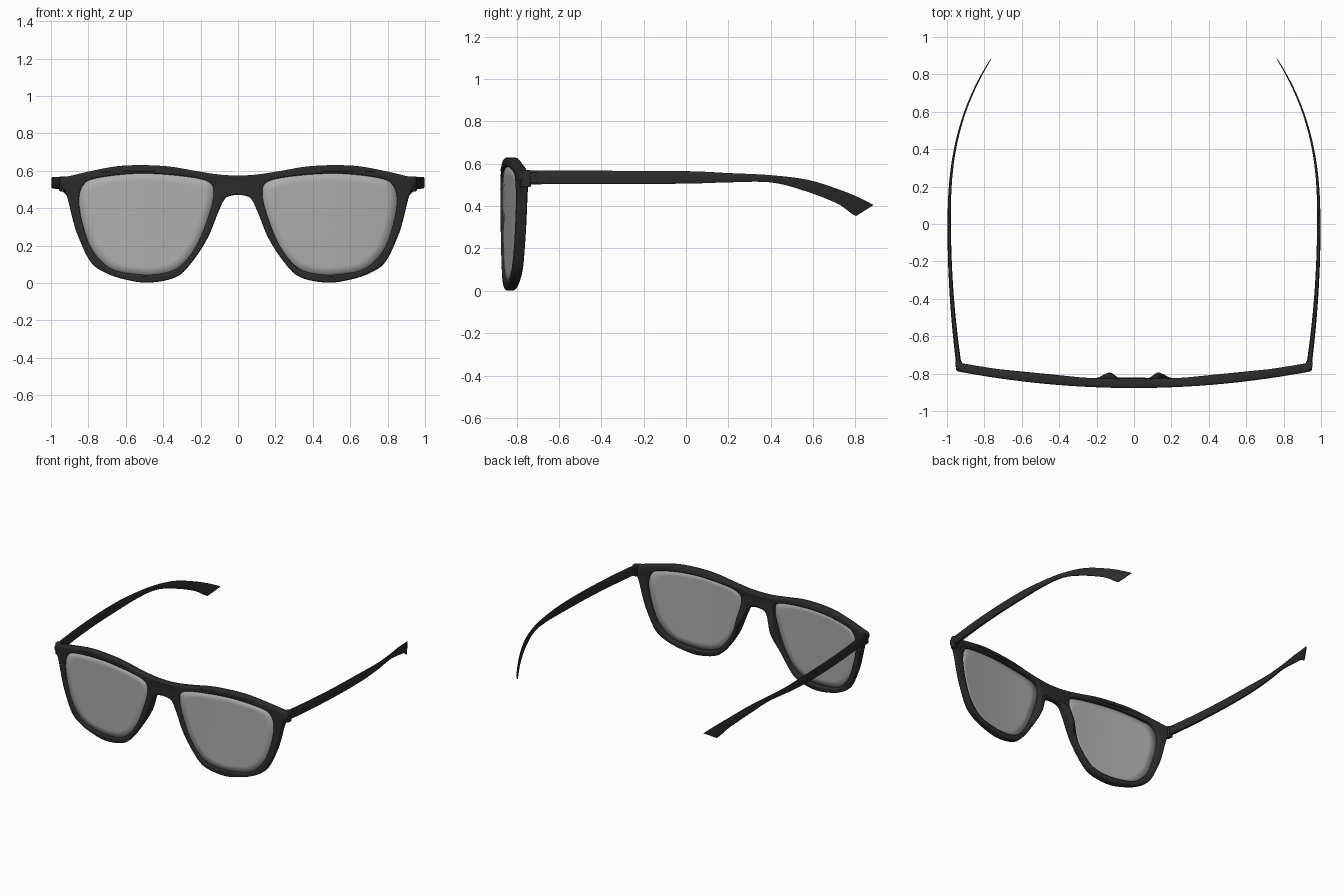
import bpy, bmesh
from math import exp
from mathutils import Vector

if "Cube" in bpy.data.objects:
    bpy.data.objects.remove(bpy.data.objects["Cube"])


def material(name, rgba):
    m = bpy.data.materials.new(name)
    m.diffuse_color = rgba
    m.use_nodes = True
    m.node_tree.nodes["Principled BSDF"].inputs["Base Color"].default_value = m.diffuse_color
    return m


DARK = material("dark_plastic", (0.025, 0.025, 0.025, 1))
GLASS = material("tinted_glass", (0.42, 0.42, 0.42, 0.7))


def smooth_loop(pts, n=6, closed=True):
    """Catmull-Rom samples through the points."""
    pts = [Vector(p) for p in pts]
    c = len(pts)
    get = lambda i: pts[i % c] if closed else pts[max(0, min(c - 1, i))]
    out = []
    for i in range(c if closed else c - 1):
        a, b, d, e = (get(i + k) for k in (-1, 0, 1, 2))
        for j in range(n):
            t = j / n
            out.append(0.5 * (2 * b + (d - a) * t + (2 * a - 5 * b + 4 * d - e) * t * t
                              + (3 * b - a - 3 * d + e) * t ** 3))
    return out if closed else out + [pts[-1]]


def finish(bm, name, mat, angle=0.6):
    bmesh.ops.recalc_face_normals(bm, faces=bm.faces)
    me = bpy.data.meshes.new(name)
    bm.to_mesh(me)
    bm.free()
    ob = bpy.data.objects.new(name, me)
    bpy.context.collection.objects.link(ob)
    me.materials.clear()
    me.materials.append(mat)
    bpy.ops.object.select_all(action='DESELECT')
    ob.select_set(True)
    bpy.context.view_layer.objects.active = ob
    bpy.ops.object.shade_smooth_by_angle(angle=angle)
    return ob


def loft(rings, caps):
    bm = bmesh.new()
    vs = [[bm.verts.new(p) for p in r] for r in rings]
    n = len(vs[0])
    for a, b in zip(vs, vs[1:]):
        for i in range(n):
            bm.faces.new((a[i], a[(i + 1) % n], b[(i + 1) % n], b[i]))
    for r in caps:
        bm.faces.new(vs[r])
    return bm


def mirror(ob):
    ob.modifiers.new("Mirror", 'MIRROR').use_axis[0] = True


def front_y(x):
    return -0.877 + 0.1 * x * x


# outlines in the x-z plane (right half of the front, right lens opening)
HALF = [(0, .575), (.1, .58), (.22, .598), (.36, .622), (.5, .63), (.64, .625), (.78, .6),
        (.9, .572), (.943, .562), (.95, .53), (.925, .49), (.908, .44), (.885, .345),
        (.855, .25), (.79, .115), (.71, .055), (.6, .018), (.475, .002), (.335, .03),
        (.255, .1), (.165, .235), (.107, .375), (.07, .45), (.03, .468), (0, .47)]
LENS = [(.13, .48), (.165, .545), (.33, .575), (.545, .585), (.76, .56), (.83, .52),
        (.85, .43), (.825, .295), (.775, .17), (.685, .08), (.57, .05), (.44, .046),
        (.32, .082), (.225, .195), (.16, .35)]
outer = smooth_loop(HALF + [(-x, z) for x, z in HALF[-2:0:-1]])
hole = smooth_loop(LENS)

# front frame: filled outline with two holes, then curved in plan
cu = bpy.data.curves.new("frame_outline", 'CURVE')
cu.dimensions, cu.fill_mode = '2D', 'BOTH'
cu.extrude, cu.bevel_depth, cu.bevel_resolution, cu.offset = .014, .01, 2, -.01
for loop in (outer, hole, [Vector((-p.x, p.y)) for p in reversed(hole)]):
    s = cu.splines.new('POLY')
    s.points.add(len(loop) - 1)
    for q, p in zip(s.points, loop):
        q.co = (p.x, p.y, 0, 1)
    s.use_cyclic_u = True
helper = bpy.data.objects.new("frame_outline", cu)
bpy.context.collection.objects.link(helper)
me = bpy.data.meshes.new_from_object(helper.evaluated_get(bpy.context.evaluated_depsgraph_get()))
bm = bmesh.new()
bm.from_mesh(me)
bpy.data.objects.remove(helper)
bmesh.ops.remove_doubles(bm, verts=bm.verts, dist=.0002)
for v in bm.verts:
    x, z, w = v.co
    y = front_y(x) + .024 - w
    if w < 0:  # nose pads swell from the back of the rims
        y += .034 * exp(-((abs(x) - .125) / .055) ** 2 - ((z - .33) / .12) ** 2)
    v.co = (x, y, z)
finish(bm, "front_frame", DARK)

# lenses: concentric rings following the frame curve
centre = Vector((.49, .32))
rings = []
for f in (1.015, .85, .65, .45, .25, .08):
    r = [centre + (p - centre) * f for p in hole]
    rings.append([(p.x, front_y(p.x) + .016, p.y) for p in r])
lens = finish(loft(rings, [-1]), "lens", GLASS)
sol = lens.modifiers.new("Thickness", 'SOLIDIFY')
sol.thickness, sol.offset = .01, 0
mirror(lens)

# corner end pieces joining the front to the temples
plan = [(.88, -.792), (.925, -.785), (.944, -.778), (.955, -.764), (.956, -.735),
        (.92, -.732), (.917, -.752), (.88, -.762)]
end = finish(loft([[(x, y, z) for x, y in plan] for z in (.49, .57)], [0, 1]), "end_piece", DARK)
bev = end.modifiers.new("Bevel", 'BEVEL')
bev.width, bev.segments = .006, 2
mirror(end)


# temples: chamfered section; each row is top y, z, bottom y, z, thickness
def temple_x(y):
    return .988 - (.05 * (y / .74) ** 2 if y < 0 else .225 * (y / .885) ** 2.5)


ROWS = [(-.745, .567, -.745, .503, .028), (-.4, .567, -.4, .504, .022), (0, .565, 0, .506, .018),
        (.2, .556, .2, .512, .015), (.4, .546, .4, .512, .012), (.58, .523, .56, .472, .01),
        (.74, .472, .71, .414, .009), (.83, .434, .78, .366, .007), (.885, .405, .803, .353, .005)]
SECTION = [(-1, .12), (-.6, 0), (.6, 0), (1, .12), (1, .88), (.6, 1), (-.6, 1), (-1, .88)]
rows = [Vector(r) for r in ROWS]
samples = []
comps = [smooth_loop([(i, r[k]) for i, r in enumerate(ROWS)], 5, False) for k in range(5)]
for yt, zt, yb, zb, th in zip(*[[p.y for p in c] for c in comps]):
    ring = []
    for u, v in SECTION:
        y = yb + (yt - yb) * v
        ring.append((temple_x(y) + u * th / 2, y, zb + (zt - zb) * v))
    samples.append(ring)
mirror(finish(loft(samples, [0, -1]), "temple", DARK))
